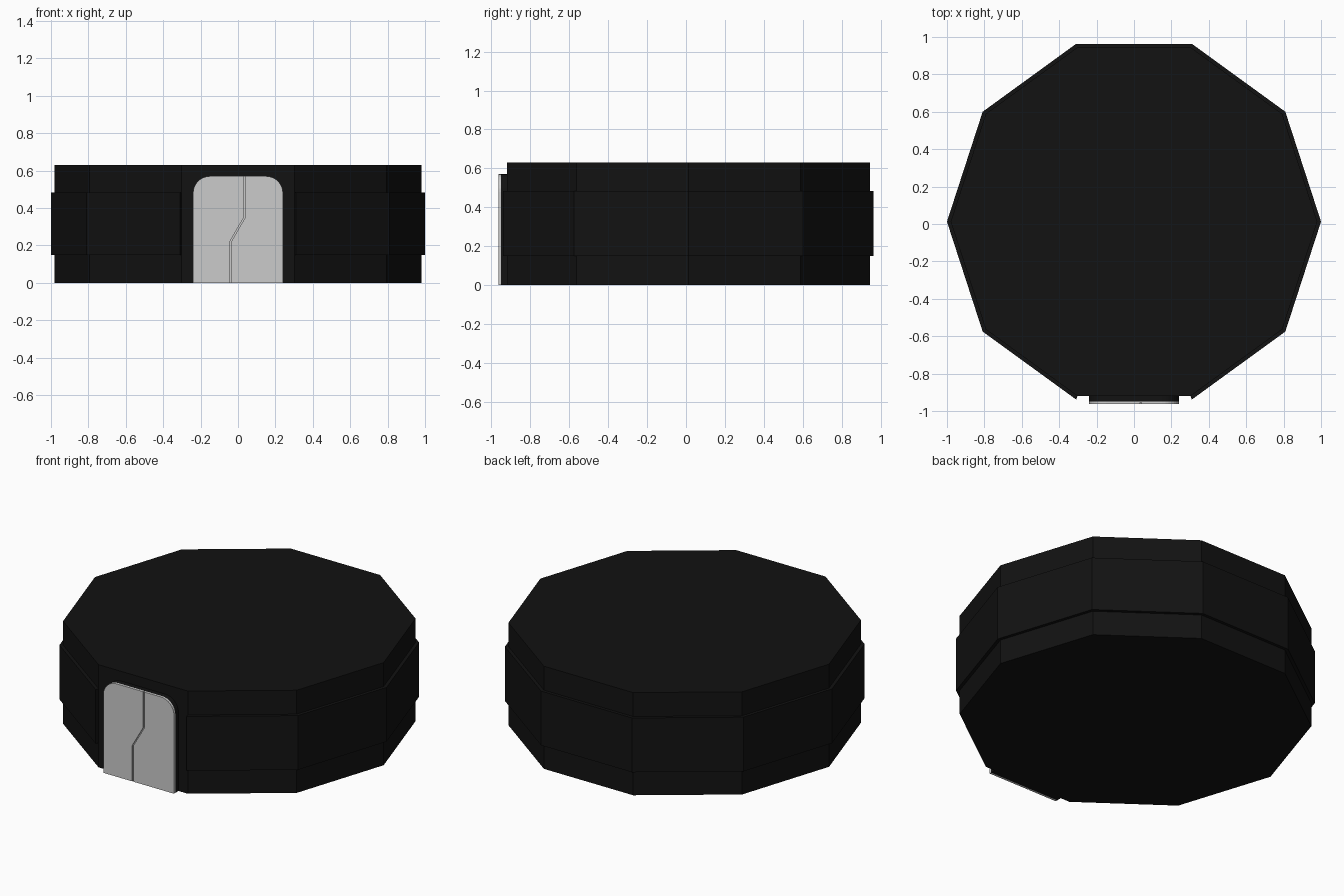
import bpy, bmesh, math

if "Cube" in bpy.data.objects:
    bpy.data.objects.remove(bpy.data.objects["Cube"])

CY = 0.0125          # centre of the ten-sided body
W, H, R = 0.24, 0.57, 0.09   # door half width, height, corner radius

black = bpy.data.materials.new("black")
black.diffuse_color = (0.006, 0.006, 0.006, 1)
black.use_nodes = True
black.node_tree.nodes["Principled BSDF"].inputs["Base Color"].default_value = black.diffuse_color


def extrude(name, pts, vec, mat=None):
    """Extrude a closed flat outline along vec."""
    bm = bmesh.new()
    face = bm.faces.new([bm.verts.new(p) for p in pts])
    out = bmesh.ops.extrude_face_region(bm, geom=[face])["geom"]
    bmesh.ops.translate(bm, vec=vec, verts=[v for v in out if isinstance(v, bmesh.types.BMVert)])
    bmesh.ops.recalc_face_normals(bm, faces=bm.faces)
    me = bpy.data.meshes.new(name)
    bm.to_mesh(me)
    bm.free()
    ob = bpy.data.objects.new(name, me)
    bpy.context.collection.objects.link(ob)
    if mat:
        me.materials.append(mat)
    return ob


def ring(r, z, first, count):
    return [(r * math.cos(math.radians(36 * k)), CY + r * math.sin(math.radians(36 * k)), z)
            for k in range(first, first + count)]


def corner(side, y):
    """Rounded top corner, from the outer edge inwards."""
    return [(side * (W - R + R * math.cos(a)), y, H - R + R * math.sin(a))
            for a in (math.pi / 2 * i / 8 for i in range(9))]


def half(side, y, gap):
    """One side of the door, bounded by the zigzag seam."""
    s = side * gap / 2
    seam = [(0.035 + s, y, H), (0.035 + s, y, 0.35), (-0.04 + s, y, 0.22), (-0.04 + s, y, 0)]
    return [(side * W, y, 0)] + corner(side, y) + seam


def outline(y):
    return [(W, y, 0)] + corner(1, y) + corner(-1, y)[::-1] + [(-W, y, 0)]


# Ten-sided body
extrude("body", ring(0.98, 0, 0, 10), (0, 0, 0.63), black)

# Raised band on every side but the front
extrude("side_band", ring(1.0, 0.15, -2, 10) + ring(0.96, 0.15, -2, 10)[::-1],
        (0, 0, 0.333), black)

# Door: black block, grey backing and two panels split by a zigzag seam
extrude("door_block", outline(-0.90), (0, -0.050, 0), black)
extrude("door_backing", outline(-0.950), (0, -0.004, 0))
for side, label in ((-1, "left"), (1, "right")):
    extrude("door_panel_" + label, half(side, -0.954, 0.008), (0, -0.0095, 0))
